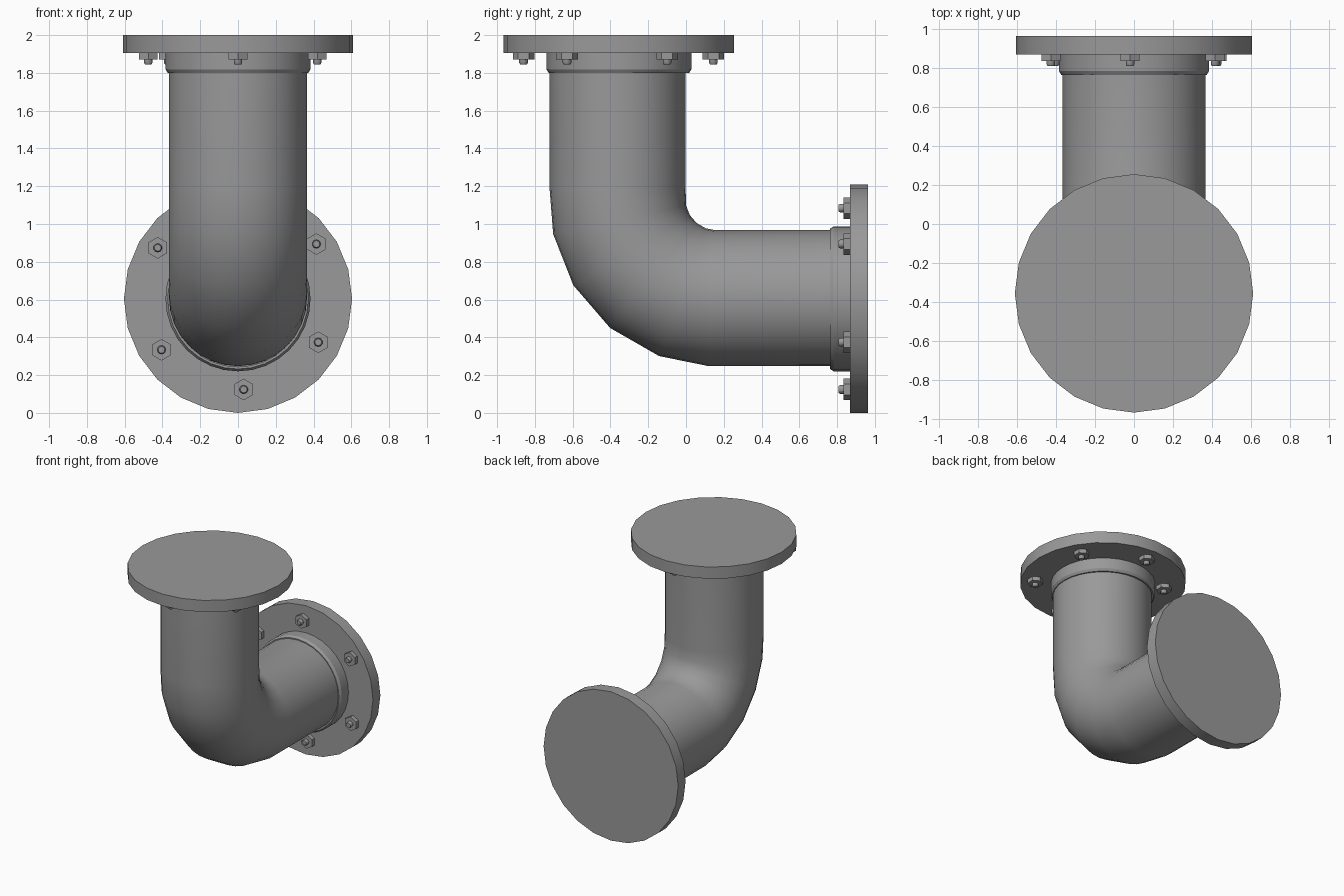
import bpy, bmesh
from math import sin, cos, pi, radians
from mathutils import Matrix, Vector

if "Cube" in bpy.data.objects:
    bpy.data.objects.remove(bpy.data.objects["Cube"])

# Dark cast metal
metal = bpy.data.materials.new("dark_metal")
metal.diffuse_color = (0.32, 0.32, 0.32, 1)
metal.use_nodes = True
metal.node_tree.nodes["Principled BSDF"].inputs["Base Color"].default_value = metal.diffuse_color


def finish(name, bm):
    bmesh.ops.recalc_face_normals(bm, faces=bm.faces)
    mesh = bpy.data.meshes.new(name)
    bm.to_mesh(mesh)
    bm.free()
    mesh.materials.append(metal)
    obj = bpy.data.objects.new(name, mesh)
    bpy.context.collection.objects.link(obj)
    bpy.ops.object.select_all(action='DESELECT')
    obj.select_set(True)
    bpy.context.view_layer.objects.active = obj
    bpy.ops.object.shade_smooth_by_angle(angle=radians(32))
    return obj


def skin(name, rings, caps):
    """Bridge successive rings of points into a tube."""
    bm = bmesh.new()
    loops = [[bm.verts.new(p) for p in ring] for ring in rings]
    n = len(loops[0])
    for a, b in zip(loops, loops[1:]):
        for i in range(n):
            j = (i + 1) % n
            bm.faces.new((a[i], a[j], b[j], b[i]))
    if caps:
        bm.faces.new(loops[0])
        bm.faces.new(loops[-1])
    return finish(name, bm)


def lathe(name, profile, sides, matrix, caps=True):
    """Revolve (radius, height) points about the local z axis."""
    rings = [[matrix @ Vector((r * cos(pi / 2 + 2 * pi * i / sides),
                               r * sin(pi / 2 + 2 * pi * i / sides), h))
              for i in range(sides)] for r, h in profile]
    return skin(name, rings, caps)


# Elbow pipe: straight drop, bend, straight run to the back
BEND_Y, BEND_Z, BEND_R, PIPE_R, SIDES = 0.16, 1.13, 0.5225, 0.36, 32


def pipe_ring(angle, dy=0.0, dz=0.0):
    a = radians(angle)
    d = Vector((0, -cos(a), -sin(a)))
    c = Vector((0, BEND_Y + dy, BEND_Z + dz)) + d * BEND_R
    return [c + d * PIPE_R * cos(2 * pi * i / SIDES)
            + Vector((1.015 * PIPE_R * sin(2 * pi * i / SIDES), 0, 0))
            for i in range(SIDES)]


rings = [pipe_ring(0, dz=1.905 - BEND_Z), pipe_ring(0, dz=0.06)]
rings += [pipe_ring(a) for a in (12, 31, 50.5, 70, 87)]
rings += [pipe_ring(90, dy=0.868 - BEND_Y)]
skin("elbow_pipe", rings, False)

# Frames: local +z points outwards from each flange, origin on its inner face
top = Matrix.Translation((0, -0.355, 1.905))
back = Matrix.Translation((0, 0.868, 0.604)) @ Matrix.Rotation(-pi / 2, 4, 'X')

# Bolt positions in each flange's own plane
top_bolts = [(0, -0.505), (0, 0.5), (-0.475, -0.275),
             (-0.37, 0.255), (0.42, -0.275), (0.42, 0.255)]
back_bolts = [(-0.425, -0.27), (0.415, -0.29), (-0.405, 0.27),
              (0.425, 0.23), (0.03, 0.48), (-0.02, -0.48)]

for side, frame, radius, bolts in (("top", top, 0.61, top_bolts),
                                   ("back", back, 0.604, back_bolts)):
    # Flange disc
    lathe(side + "_flange", [(radius, 0), (radius, 0.095)], 24, frame)
    # Collar with chamfered lip
    lathe(side + "_collar", [(0.36, -0.105), (0.372, -0.105), (0.384, -0.086),
                             (0.384, 0)], 32, frame, False)
    # Hex nuts with bolt tips
    for k, (u, v) in enumerate(bolts, 1):
        spot = frame @ Matrix.Translation((u, v, 0))
        lathe(f"{side}_nut_{k}", [(0.057, 0.0), (0.057, -0.033)], 6, spot)
        lathe(f"{side}_bolt_{k}", [(0.023, -0.03), (0.023, -0.052),
                                   (0.018, -0.06)], 10, spot)
